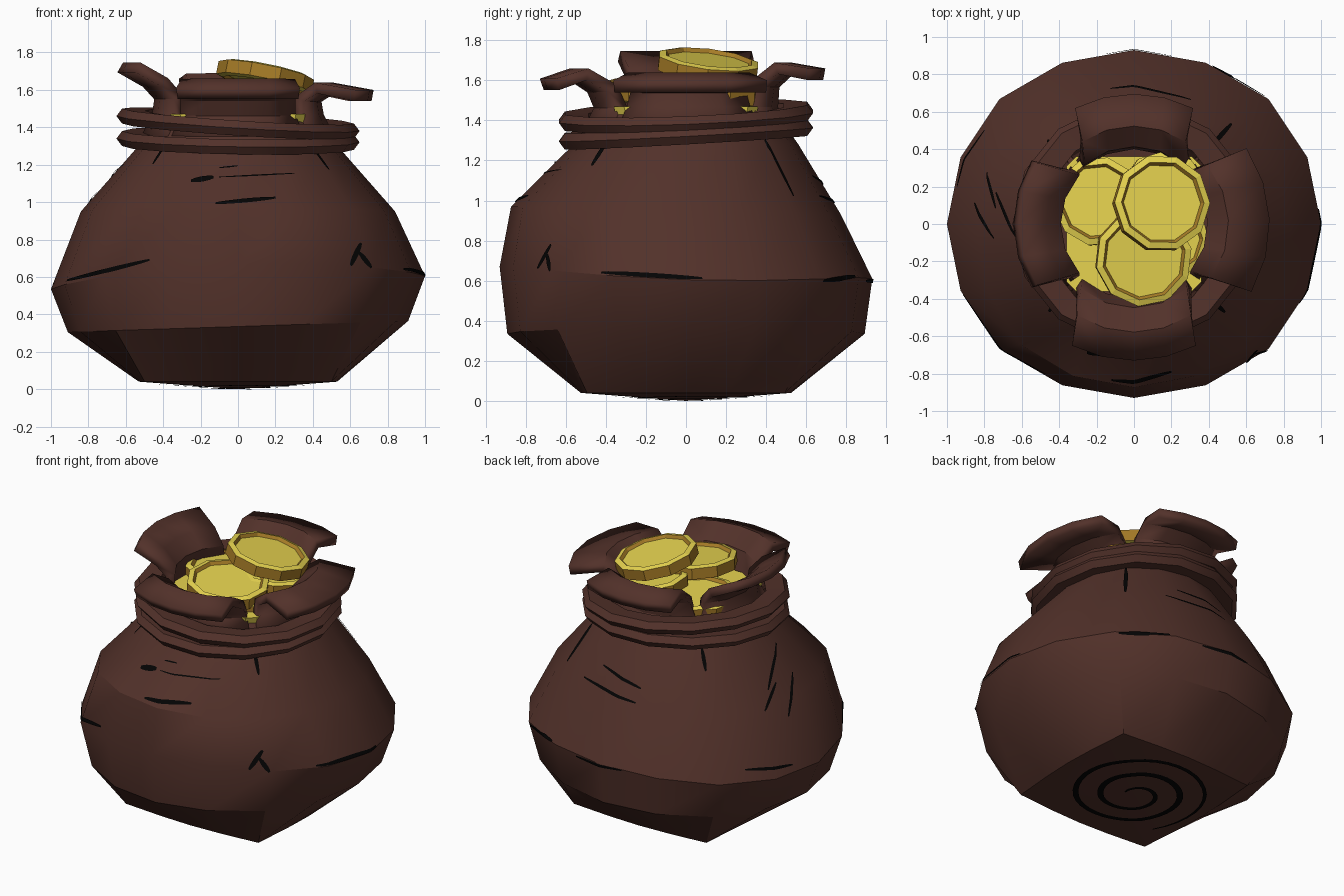
import bpy, bmesh, math
from mathutils import Vector, Matrix
from mathutils.bvhtree import BVHTree

if "Cube" in bpy.data.objects:
    bpy.data.objects.remove(bpy.data.objects["Cube"])


def material(name, rgb):
    m = bpy.data.materials.new(name)
    m.diffuse_color = (*rgb, 1)
    m.use_nodes = True
    m.node_tree.nodes["Principled BSDF"].inputs["Base Color"].default_value = m.diffuse_color
    return m


LEATHER = material("brown leather", (0.085, 0.031, 0.023))
GOLD = material("yellow gold", (0.85, 0.70, 0.085))
RIM = material("dark gold", (0.38, 0.20, 0.02))
INK = material("black ink", (0.001, 0.001, 0.001))


def finish(name, bm, mats, smooth=None):
    me = bpy.data.meshes.new(name)
    bm.normal_update()
    bm.to_mesh(me)
    bm.free()
    ob = bpy.data.objects.new(name, me)
    bpy.context.collection.objects.link(ob)
    for m in mats:
        me.materials.append(m)
    if smooth:
        bpy.ops.object.select_all(action='DESELECT')
        ob.select_set(True)
        bpy.context.view_layer.objects.active = ob
        bpy.ops.object.shade_smooth_by_angle(angle=math.radians(smooth))
    return ob


def bridge(bm, a, b, closed=True):
    n = len(a)
    for i in range(n if closed else n - 1):
        j = (i + 1) % n
        bm.faces.new((a[i], a[j], b[j], b[i]))


# Sack body: squarish base turning into a round, slightly uneven belly
# z, radius, depth factor, squareness, z tilt in x, z tilt in y, side dip, y shift
PROFILE = [(0.04, 0.53, 0.99, 0.8, 0.0, 0.0, 0.0, 0.0),
           (0.335, 0.91, 0.98, 0.04, 0.03, 0.0, 0.0, 0.0),
           (0.64, 1.0, 0.93, 0.04, 0.035, -0.03, 0.07, 0.0),
           (0.95, 0.84, 0.98, 0.05, 0.0, -0.02, 0.0, -0.05),
           (1.28, 0.55, 1.02, 0.06, 0.0, 0.0, 0.0, 0.0),
           (1.43, 0.455, 1.0, 0.05, 0.0, 0.0, 0.0, 0.0)]
bm = bmesh.new()
rings = []
for z, r, flat, sq, tx, ty, dip, dy in PROFILE:
    ring = []
    for i in range(16):
        a = math.tau * i / 16
        c, s = math.cos(a), math.sin(a)
        f = r * (1 + sq * (1 / max(abs(c), abs(s)) - 1))
        ring.append(bm.verts.new((f * c, f * s * flat + dy, z + tx * c + ty * s - dip * c * c)))
    rings.append(ring)
for lo, hi in zip(rings, rings[1:]):
    bridge(bm, lo, hi)
base = bm.verts.new((0, 0, 0))
for i in range(16):
    bm.faces.new((base, rings[0][(i + 1) % 16], rings[0][i]))
bm.normal_update()
surface = BVHTree.FromBMesh(bm)
finish("sack_body", bm, [LEATHER], 32)


# Four flared flaps of the sack mouth
def flap(name, angle, halves, path):
    m = bmesh.new()
    rows = []
    for (r, z), h in zip(path, halves):
        rows.append([m.verts.new((r * math.cos(t), r * math.sin(t), z))
                     for t in (math.radians(angle + h * k / 2) for k in (-2, -1, 0, 1, 2))])
    for lo, hi in zip(rows, rows[1:]):
        bridge(m, lo, hi, closed=False)
    ob = finish(name, m, [LEATHER], 25)
    mod = ob.modifiers.new("thickness", 'SOLIDIFY')
    mod.thickness = 0.06
    mod.offset = 0


ROOT = [(0.49, 1.34), (0.43, 1.46)]
NARROW = (44, 43, 39, 32, 27)
WIDE = (44, 43, 41, 37, 32)
flap("front_flap", 270, NARROW, ROOT + [(0.47, 1.56), (0.58, 1.63), (0.72, 1.58)])
flap("right_flap", 2, WIDE, ROOT + [(0.42, 1.55), (0.51, 1.61), (0.72, 1.57)])
flap("back_flap", 90, NARROW, ROOT + [(0.44, 1.58), (0.53, 1.66), (0.69, 1.63)])
flap("left_flap", 180, WIDE, ROOT + [(0.42, 1.56), (0.49, 1.64), (0.63, 1.72)])


# Two tilted rope rings round the neck
def rope(name, z, tx, ty, radius):
    m = bmesh.new()
    loops = []
    for i in range(14):
        a = math.tau * i / 14
        c, s = math.cos(a), math.sin(a)
        loops.append([m.verts.new(((radius + dr) * c, (radius + dr) * s,
                                   z + dz + tx * c + ty * s))
                      for dr, dz in ((-0.1, -0.03), (0.02, -0.04), (0.05, 0.0),
                                     (0.02, 0.04), (-0.1, 0.03))])
    for i in range(14):
        bridge(m, loops[i], loops[(i + 1) % 14])
    bmesh.ops.recalc_face_normals(m, faces=m.faces)
    finish(name, m, [LEATHER], 25)


rope("upper_rope", 1.42, -0.04, 0.025, 0.60)
rope("lower_rope", 1.33, -0.01, 0.035, 0.60)


# Coins with raised rims: dark edge and inner bevel, bright faces
def coin(name, centre, normal, r=0.26, t=0.09, spin=0.0):
    m = bmesh.new()
    sections = [(r - 0.05, -t / 2 + 0.02), (r - 0.035, -t / 2), (r, -t / 2 + 0.01),
                (r, t / 2 - 0.01), (r - 0.035, t / 2), (r - 0.05, t / 2 - 0.02)]
    loops = [[m.verts.new((q * math.cos(math.tau * i / 10 + spin),
                           q * math.sin(math.tau * i / 10 + spin), z)) for i in range(10)]
             for q, z in sections]
    for k, (lo, hi) in enumerate(zip(loops, loops[1:])):
        first = len(m.faces)
        bridge(m, lo, hi)
        m.faces.ensure_lookup_table()
        for f in m.faces[first:]:
            f.material_index = 1 if k % 2 == 0 else 0
    m.faces.new(loops[-1])
    m.faces.new(loops[0][::-1])
    rot = Vector((0, 0, 1)).rotation_difference(Vector(normal).normalized())
    m.transform(Matrix.Translation(centre) @ rot.to_matrix().to_4x4())
    finish(name, m, [GOLD, RIM])


coin("top_coin", (0.145, 0.11, 1.67), (0.2, 0.12, 1))
coin("front_coin", (0.05, -0.18, 1.56), (0.1, -0.06, 1), spin=0.2)
coin("left_coin", (-0.19, 0.12, 1.49), (-0.05, 0.03, 1), r=0.24, spin=0.1)
coin("right_coin", (0.18, -0.08, 1.48), (0.08, 0.0, 1), r=0.22)
coin("back_coin", (0.16, 0.15, 1.53), (0.08, 0.06, 1), r=0.24, spin=0.3)

# Gold filling the squarish neck underneath the loose coins
bm = bmesh.new()
bmesh.ops.create_cone(bm, cap_ends=True, segments=4, radius1=0.42, radius2=0.51, depth=0.3,
                      matrix=Matrix.Translation((0, 0, 1.32)) @ Matrix.Rotation(math.pi / 4, 4, 'Z'))
bmesh.ops.bevel(bm, geom=[e for e in bm.edges if abs(e.verts[0].co.z - e.verts[1].co.z) > 0.1],
                offset=0.05, segments=1, affect='EDGES')
finish("gold_pile", bm, [GOLD])


# Inked strokes: thin ribbons laid on the sack surface
def stroke(m, rays, width):
    hits = [surface.ray_cast(o, d) for o, d in rays]
    hits = [(h[0], h[1] if h[1].dot(d) < 0 else -h[1])
            for h, (o, d) in zip(hits, rays) if h[0] is not None]
    n = len(hits)
    left, right = [], []
    for i, (p, nor) in enumerate(hits):
        tangent = hits[min(i + 1, n - 1)][0] - hits[max(i - 1, 0)][0]
        side = nor.cross(tangent).normalized()
        w = width * (0.15 + 0.85 * math.sin(math.pi * (i + 0.5) / n) ** 0.5) / 2
        left.append(m.verts.new(p + nor * 0.006 + side * w))
        right.append(m.verts.new(p + nor * 0.006 - side * w))
    bridge(m, right, left, closed=False)


def mark(m, view, start, end, width=0.03):
    # start and end are (right, up) as seen from a view turned about z
    a = math.radians(view)
    out = Vector((math.sin(a), -math.cos(a), 0))
    across = Vector((math.cos(a), math.sin(a), 0))
    rays = []
    for i in range(15):
        u, z = Vector(start).lerp(Vector(end), i / 14)
        rays.append((out * 2 + across * u + Vector((0, 0, z)), -out))
    stroke(m, rays, width)


bm = bmesh.new()
# front scratches, and the scratches on the back left
for start, end, w in (((-0.25, 1.11), (-0.13, 1.13), 0.04), ((-0.1, 1.13), (0.3, 1.15), 0.01),
                      ((-0.12, 0.99), (0.2, 1.02), 0.03), ((-0.1, 1.18), (0.0, 1.19), 0.01)):
    mark(bm, 0, start, end, w)
for start, end in (((-0.57, 1.12), (-0.38, 1.06)), ((-0.68, 1.02), (-0.42, 0.98)),
                   ((0.4, 1.02), (0.5, 1.2)), ((0.36, 0.93), (0.46, 1.04)),
                   ((0.52, 0.85), (0.58, 1.05))):
    mark(bm, 225, start, end, 0.02)
# forked mark on the front right
mark(bm, 0, (0.6, 0.66), (0.655, 0.78), 0.03)
mark(bm, 0, (0.645, 0.73), (0.71, 0.65), 0.03)
# broken lines along the belly ridge
mark(bm, 0, (-0.91, 0.58), (-0.47, 0.69), 0.025)
mark(bm, 90, (-0.42, 0.64), (0.08, 0.61), 0.025)
mark(bm, 90, (0.68, 0.6), (0.84, 0.62), 0.025)
mark(bm, 180, (-0.2, 0.6), (0.15, 0.6), 0.02)
mark(bm, 270, (-0.5, 0.62), (-0.2, 0.58), 0.02)
# tapering creases below the slits of the mouth, longest at the back right
for view, low in ((45, 1.17), (135, 1.02), (225, 1.18), (315, 1.2)):
    mark(bm, view, (0, 1.3), (0.01, low), 0.025)
# spiral on the base
spiral = []
for i in range(91):
    t = i / 90
    ang, rad = t * 2.6 * math.tau, 0.07 + 0.4 * t
    spiral.append((Vector((rad * math.cos(ang), rad * math.sin(ang), -1)), Vector((0, 0, 1))))
stroke(bm, spiral, 0.04)
# keep the ink from dipping below the ground
for v in bm.verts:
    v.co.z = max(v.co.z, -0.002)
finish("ink_marks", bm, [INK])
